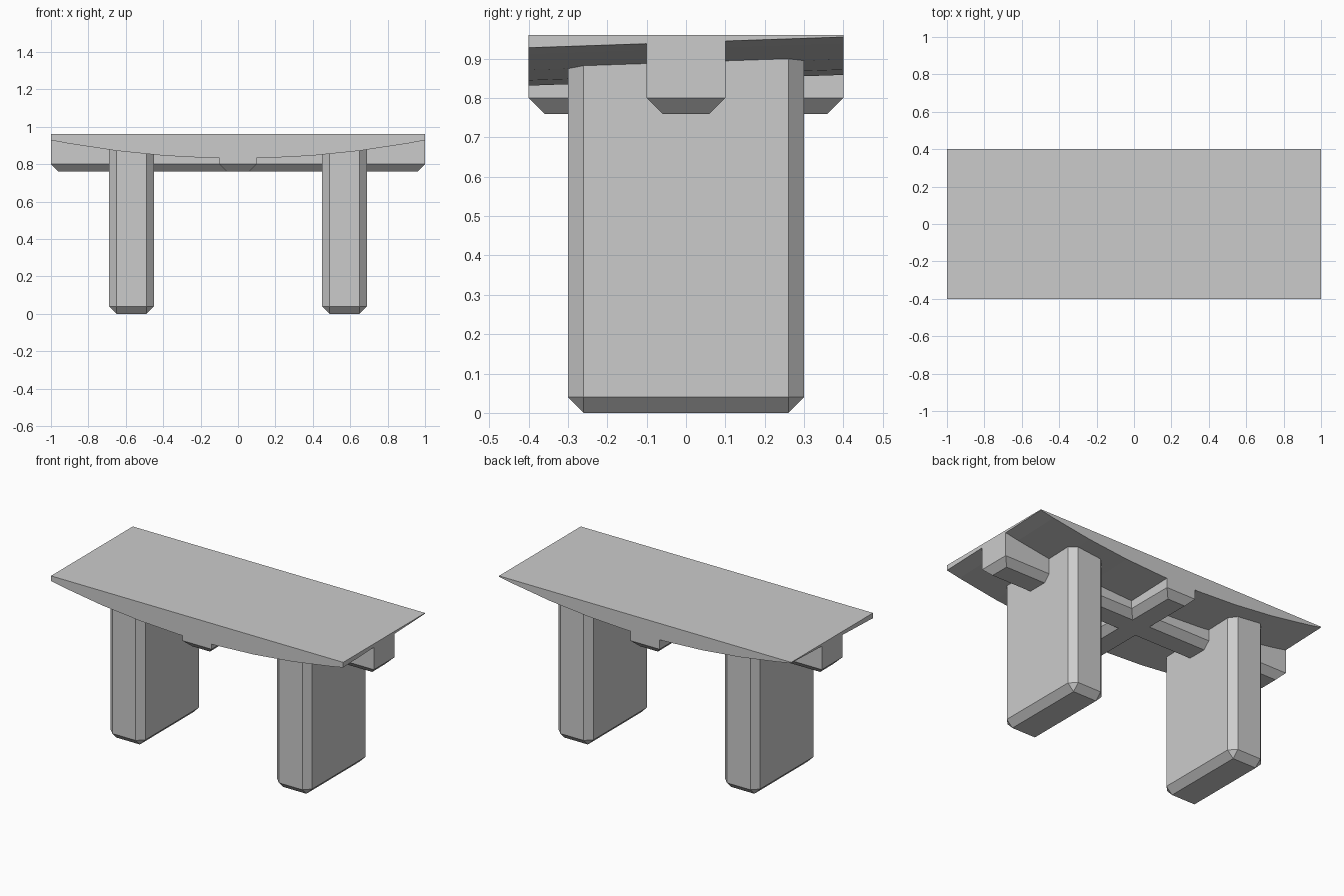
import bpy
import bmesh

cube = bpy.data.objects.get("Cube")
if cube:
    bpy.data.objects.remove(cube, do_unlink=True)

GREY = (0.6, 0.6, 0.6, 1)
grey = bpy.data.materials.new("plain grey")
grey.use_nodes = True
grey.diffuse_color = GREY
grey.node_tree.nodes["Principled BSDF"].inputs["Base Color"].default_value = GREY

CHAMFER = 0.04
HALF_DEPTH = 0.4


def finish(bm, name):
    bmesh.ops.recalc_face_normals(bm, faces=bm.faces)
    mesh = bpy.data.meshes.new(name)
    bm.to_mesh(mesh)
    bm.free()
    mesh.materials.append(grey)
    obj = bpy.data.objects.new(name, mesh)
    bpy.context.collection.objects.link(obj)
    return obj


def loft(rings, name):
    """Skin matching rings of points and cap both ends."""
    bm = bmesh.new()
    rings = [[bm.verts.new(p) for p in ring] for ring in rings]
    for a, b in zip(rings, rings[1:]):
        for i in range(len(a)):
            j = (i + 1) % len(a)
            bm.faces.new((a[i], a[j], b[j], b[i]))
    bm.faces.new(rings[0])
    bm.faces.new(rings[-1])
    return finish(bm, name)


def cross_ring(inset, z):
    """Plus-shaped outline, shrunk evenly by inset."""
    w, lx, ly = 0.1 - inset, 1 - inset, HALF_DEPTH - inset
    quarter = [(lx, w), (w, w), (w, ly)]
    pts = []
    for sx, sy in ((1, 1), (-1, 1), (-1, -1), (1, -1)):
        part = [(sx * x, sy * y, z) for x, y in quarter]
        pts += part if sx * sy > 0 else part[::-1]
    return pts


# Table top: flat above, bowed underside that rises gently towards the back
def slab_section(y):
    lift = 0.034 * (y + HALF_DEPTH)
    xs = [-1, -0.91, -0.65, -0.39, -0.13, 0.13, 0.39, 0.65, 0.91, 1]
    under = [(x, y, 0.83 + 0.098 * x * x + lift) for x in xs]
    return under + [(1, y, 0.96), (-1, y, 0.96)]


loft([slab_section(-HALF_DEPTH), slab_section(HALF_DEPTH)], "table_top")

# Crossed beams under the top, chamfered along the bottom
loft([cross_ring(CHAMFER, 0.76), cross_ring(0, 0.8), cross_ring(0, 0.95)],
     "cross_beams")

# Two slab legs with every edge chamfered
for side, name in ((-1, "right_leg"), (1, "left_leg")):
    bm = bmesh.new()
    bmesh.ops.create_cube(bm, size=1)
    bmesh.ops.scale(bm, vec=(0.24, 0.6, 0.94), verts=bm.verts)
    bmesh.ops.translate(bm, vec=(side * 0.57, 0, 0.47), verts=bm.verts)
    bmesh.ops.bevel(bm, geom=bm.edges[:], offset=CHAMFER, segments=1,
                    affect='EDGES')
    finish(bm, name)
